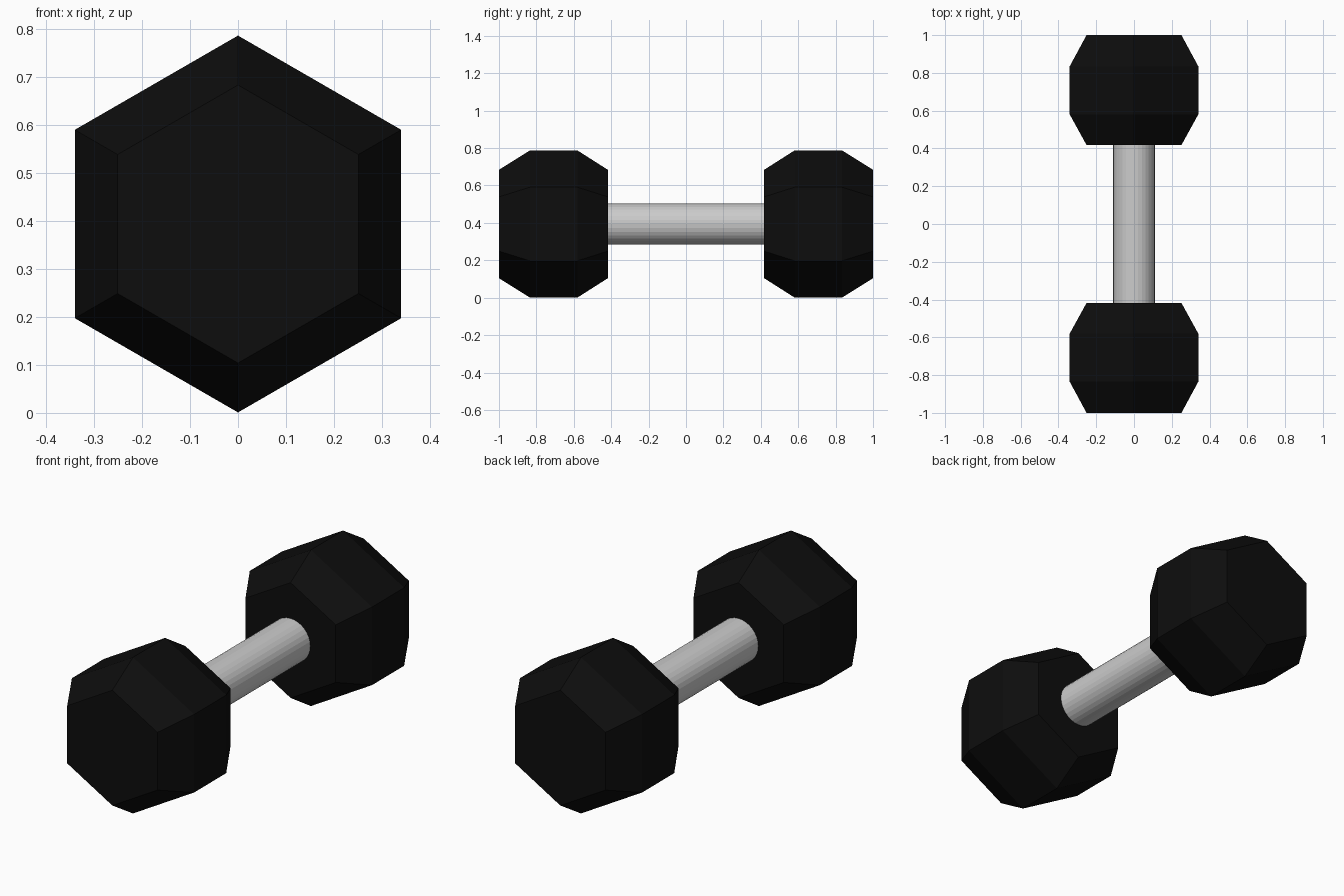
import bpy, bmesh
from math import sin, cos, pi

if "Cube" in bpy.data.objects:
    bpy.data.objects.remove(bpy.data.objects["Cube"])

ZC = 0.394  # height of the dumbbell axis


def lathe_y(name, profile, sides, material=None):
    """Closed faceted solid along y from (y, radius) rings, one corner pointing up."""
    bm = bmesh.new()
    rings = [[bm.verts.new((r * sin(2 * pi * i / sides), y, ZC + r * cos(2 * pi * i / sides)))
              for i in range(sides)] for y, r in profile]
    for a, b in zip(rings, rings[1:]):
        for i in range(sides):
            j = (i + 1) % sides
            bm.faces.new((a[i], a[j], b[j], b[i]))
    bm.faces.new(rings[0])
    bm.faces.new(rings[-1])
    bmesh.ops.recalc_face_normals(bm, faces=bm.faces)
    mesh = bpy.data.meshes.new(name)
    bm.to_mesh(mesh)
    bm.free()
    obj = bpy.data.objects.new(name, mesh)
    bpy.context.collection.objects.link(obj)
    if material:
        mesh.materials.append(material)
    return obj


rubber = bpy.data.materials.new("black_rubber")
rubber.diffuse_color = (0.004, 0.004, 0.004, 1)
rubber.use_nodes = True
rubber.node_tree.nodes["Principled BSDF"].inputs["Base Color"].default_value = rubber.diffuse_color

# Hexagonal weights with bevelled ends
head = [(0.418, 0.29), (0.58, 0.393), (0.835, 0.393), (1.0, 0.29)]
for name, s in (("front_weight", -1), ("back_weight", 1)):
    lathe_y(name, [(s * y, r) for y, r in head], 6, rubber)

# Round grip, sunk slightly into both weights
lathe_y("handle", [(-0.43, 0.11), (0.43, 0.11)], 32)
